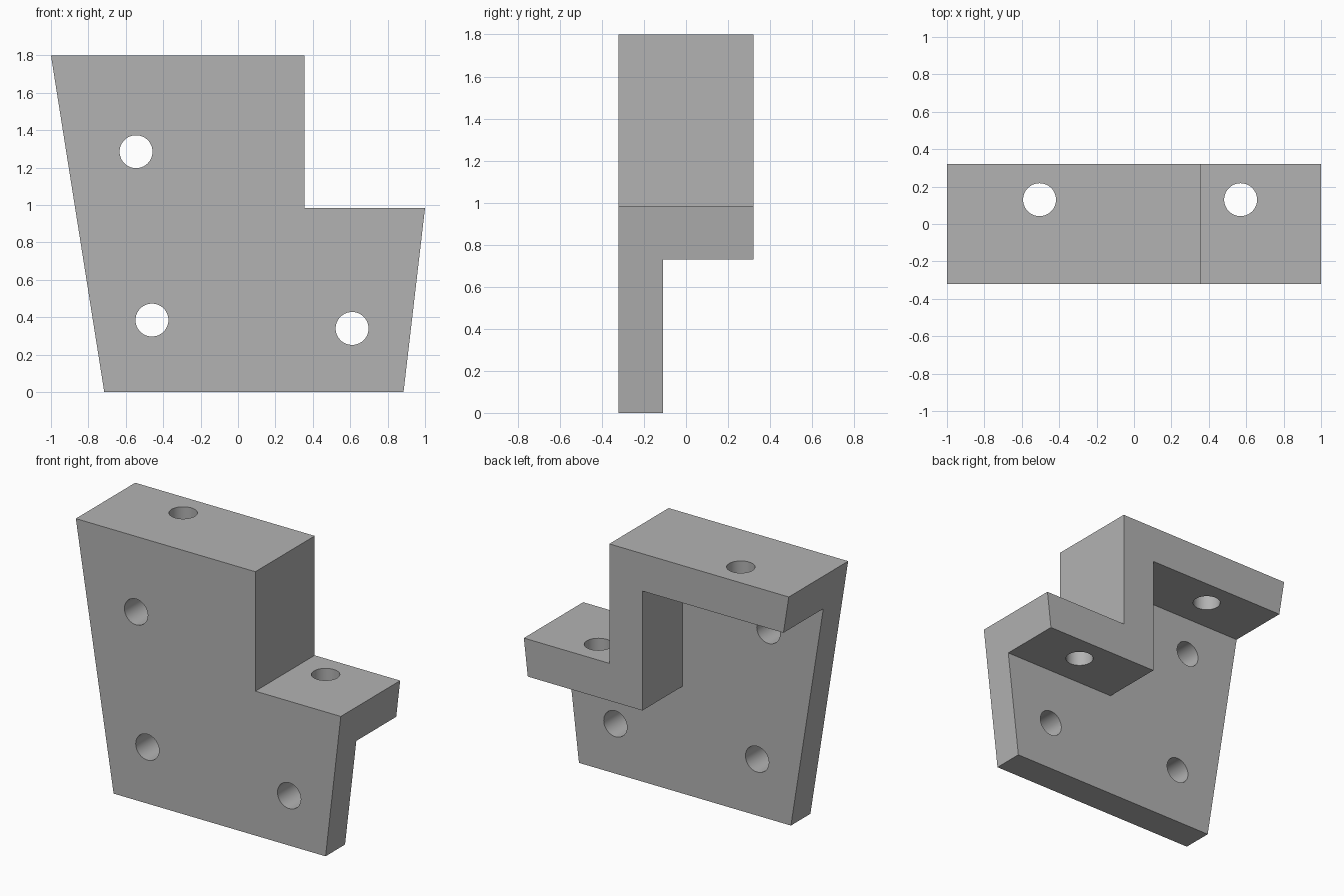
import bpy, bmesh, math
from mathutils import Matrix

cube = bpy.data.objects.get("Cube")
if cube:
    bpy.data.objects.remove(cube, do_unlink=True)

grey = bpy.data.materials.new("plain_grey")
grey.use_nodes = True
colour = (0.45, 0.45, 0.45, 1)
grey.diffuse_color = colour
grey.node_tree.nodes["Principled BSDF"].inputs["Base Color"].default_value = colour


def add_object(name, bm):
    bmesh.ops.recalc_face_normals(bm, faces=bm.faces)
    mesh = bpy.data.meshes.new(name)
    bm.to_mesh(mesh)
    bm.free()
    mesh.materials.append(grey)
    obj = bpy.data.objects.new(name, mesh)
    bpy.context.scene.collection.objects.link(obj)
    return obj


def extrude_profile(name, points, y0, y1):
    bm = bmesh.new()
    face = bm.faces.new([bm.verts.new((x, y0, z)) for x, z in points])
    moved = bmesh.ops.extrude_face_region(bm, geom=[face])["geom"]
    verts = [v for v in moved if isinstance(v, bmesh.types.BMVert)]
    bmesh.ops.translate(bm, verts=verts, vec=(0, y1 - y0, 0))
    return add_object(name, bm)


def drill(name, location, rotation):
    bm = bmesh.new()
    bmesh.ops.create_cone(bm, cap_ends=True, segments=64, radius1=0.088,
                          radius2=0.088, depth=5,
                          matrix=Matrix.Translation(location) @ rotation)
    return add_object(name, bm)


# Stepped outline with tapered ends
bracket = extrude_profile("stepped_bracket", [
    (-0.715, 0), (0.885, 0), (1, 0.985), (0.355, 0.985), (0.355, 1.8), (-1, 1.8)],
    -0.32, 0.32)

# Rear recess leaves a front plate and a Z-shaped flange
cutters = [extrude_profile("rear_recess_cutter", [
    (-2, -1), (2, -1), (2, 0.73), (0.105, 0.73), (0.105, 1.545), (-2, 1.545)],
    -0.11, 1)]

# Bolt holes through the plate, then through the flanges
for x, z in [(-0.545, 1.285), (-0.46, 0.385), (0.61, 0.34)]:
    cutters.append(drill("plate_hole_cutter", (x, 0, z), Matrix.Rotation(math.pi / 2, 4, "X")))
for x in (-0.505, 0.57):
    cutters.append(drill("flange_hole_cutter", (x, 0.13, 1), Matrix.Identity(4)))

bpy.context.view_layer.objects.active = bracket
bracket.select_set(True)
for cutter in cutters:
    mod = bracket.modifiers.new("cut", "BOOLEAN")
    mod.operation = "DIFFERENCE"
    mod.solver = "EXACT"
    mod.object = cutter
    bpy.ops.object.modifier_apply(modifier=mod.name)
    bpy.data.objects.remove(cutter, do_unlink=True)

bpy.ops.object.shade_smooth_by_angle(angle=math.radians(30))
